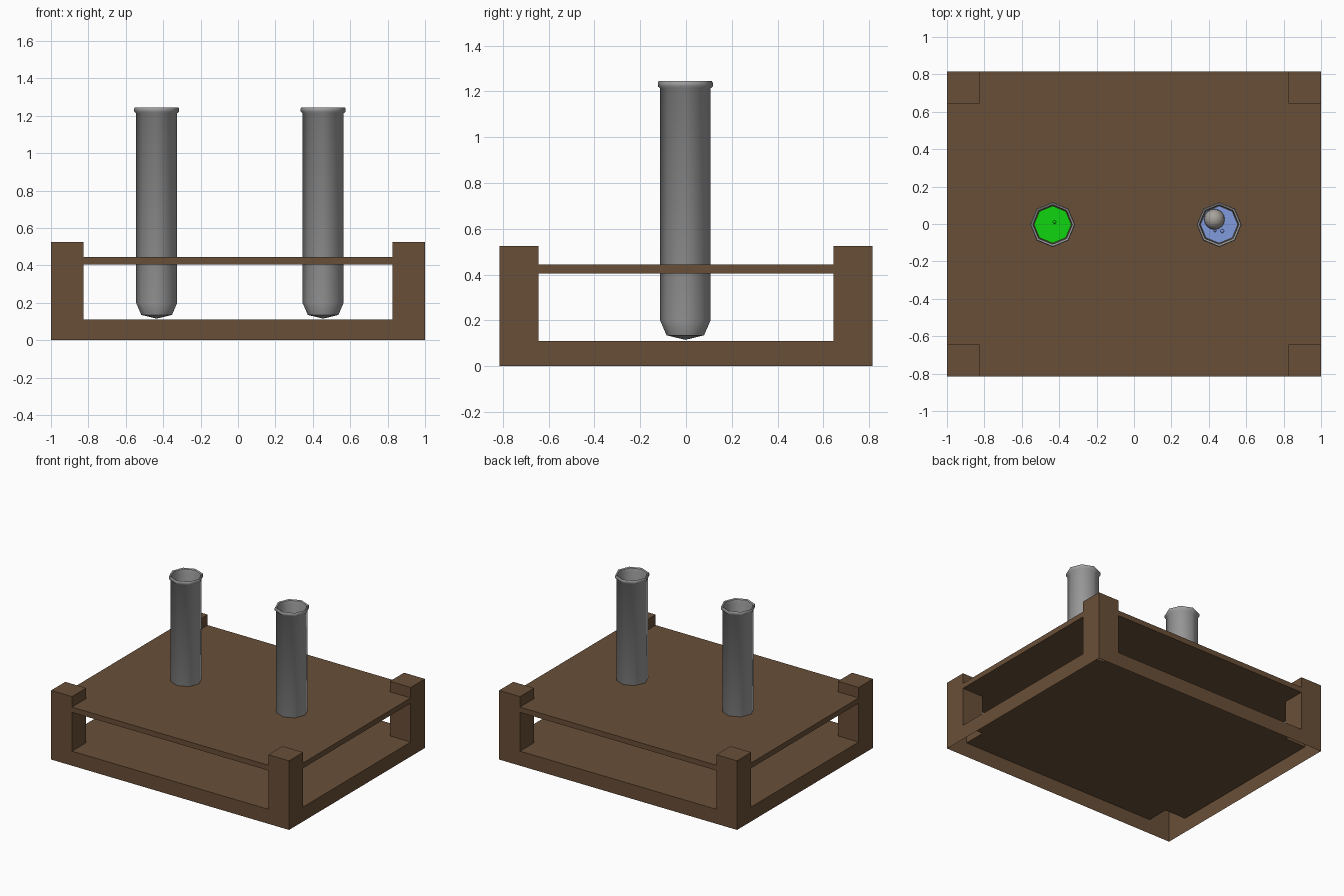
import bpy, bmesh, math

if "Cube" in bpy.data.objects:
    bpy.data.objects.remove(bpy.data.objects["Cube"])


def material(name, rgb):
    m = bpy.data.materials.new(name)
    m.diffuse_color = (*rgb, 1)
    m.use_nodes = True
    m.node_tree.nodes["Principled BSDF"].inputs["Base Color"].default_value = m.diffuse_color
    return m


WOOD = material("brown wood", (0.141, 0.078, 0.039))
GLASS = material("grey glass", (0.35, 0.35, 0.35))
GREEN = material("green liquid", (0.005, 0.66, 0.005))
BLUE = material("blue liquid", (0.22, 0.33, 0.71))
STONE = material("warm grey ball", (0.38, 0.36, 0.33))

XS = [-1, -0.825, 0.825, 1]
YS = [-0.815, -0.645, 0.645, 0.815]
BASE_TOP, POST_TOP = 0.11, 0.525
SHELF_LOW, SHELF_TOP = 0.405, 0.445


def finish(name, bm, mat, smooth=None):
    bmesh.ops.remove_doubles(bm, verts=bm.verts, dist=1e-5)
    bmesh.ops.recalc_face_normals(bm, faces=bm.faces)
    me = bpy.data.meshes.new(name)
    bm.to_mesh(me)
    bm.free()
    me.materials.append(mat)
    ob = bpy.data.objects.new(name, me)
    bpy.context.collection.objects.link(ob)
    if smooth:
        bpy.ops.object.select_all(action='DESELECT')
        ob.select_set(True)
        bpy.context.view_layer.objects.active = ob
        bpy.ops.object.shade_smooth_by_angle(angle=math.radians(smooth))
    return ob


def blocks(name, low, height, floor):
    """Raise the cells of the 3x3 footprint; height(i, j) is None for an empty cell."""
    bm = bmesh.new()

    def face(*pts):
        bm.faces.new([bm.verts.new(p) for p in pts])

    def level(i, j):
        h = height(i, j) if 0 <= i < 3 and 0 <= j < 3 else None
        return low if h is None else h

    for i in range(3):
        for j in range(3):
            h = level(i, j)
            if h <= low:
                continue
            a, b, c, d = XS[i], XS[i + 1], YS[j], YS[j + 1]
            face((a, c, h), (b, c, h), (b, d, h), (a, d, h))
            if floor:
                face((a, d, low), (b, d, low), (b, c, low), (a, c, low))
            sides = [((a, c), (b, c), 0, -1), ((b, c), (b, d), 1, 0),
                     ((b, d), (a, d), 0, 1), ((a, d), (a, c), -1, 0)]
            for p, q, di, dj in sides:
                n = level(i + di, j + dj)
                if n < h:
                    face((*p, n), (*q, n), (*q, h), (*p, h))
    return finish(name, bm, WOOD)


def corner(i, j):
    return i != 1 and j != 1


# Hollow base with four corner posts, and the notched shelf between the posts
blocks("rack_frame", 0, lambda i, j: POST_TOP if corner(i, j) else BASE_TOP, False)
blocks("rack_shelf", SHELF_LOW, lambda i, j: None if corner(i, j) else SHELF_TOP, True)


def lathe(name, profile, x, mat, smooth):
    """Eight-sided turned shape from (radius, height) points."""
    bm = bmesh.new()
    vs = [bm.verts.new((r, 0, z)) for r, z in profile]
    es = [bm.edges.new(e) for e in zip(vs, vs[1:])]
    bmesh.ops.spin(bm, geom=vs + es, cent=(0, 0, 0), axis=(0, 0, 1),
                   angle=math.tau, steps=8)
    bmesh.ops.translate(bm, verts=bm.verts, vec=(x, -0.003, 0))
    return finish(name, bm, mat, smooth)


def ball(name, x, y, z, r, mat):
    bm = bmesh.new()
    bmesh.ops.create_uvsphere(bm, u_segments=16, v_segments=10, radius=r)
    bmesh.ops.translate(bm, verts=bm.verts, vec=(x, y, z))
    return finish(name, bm, mat, 60)


# Glass tubes with pointed bottoms and flared rims, each holding a liquid
TUBE = [(0, 0.115), (0.082, 0.135), (0.11, 0.2), (0.11, 1.213), (0.12, 1.222),
        (0.12, 1.238), (0.116, 1.245), (0.106, 1.24), (0.102, 1.21),
        (0.102, 0.2), (0.076, 0.142), (0, 0.125)]
LEVEL = 0.8
LIQUID = [(0, 0.13), (0.074, 0.147), (0.1, 0.203), (0.1, LEVEL), (0, LEVEL)]
for side, x, mat in (("left", -0.435, GREEN), ("right", 0.455, BLUE)):
    lathe(side + "_tube", TUBE, x, GLASS, 50)
    lathe(side + "_liquid", LIQUID, x, mat, 30)

# Floating ball and small bubbles on the liquids
ball("floating_ball", 0.43, 0.025, LEVEL, 0.055, STONE)
ball("left_bubble", -0.425, 0.01, LEVEL, 0.009, GREEN)
ball("right_bubble_large", 0.472, -0.038, LEVEL, 0.01, BLUE)
ball("right_bubble_small", 0.433, -0.036, LEVEL, 0.007, BLUE)
